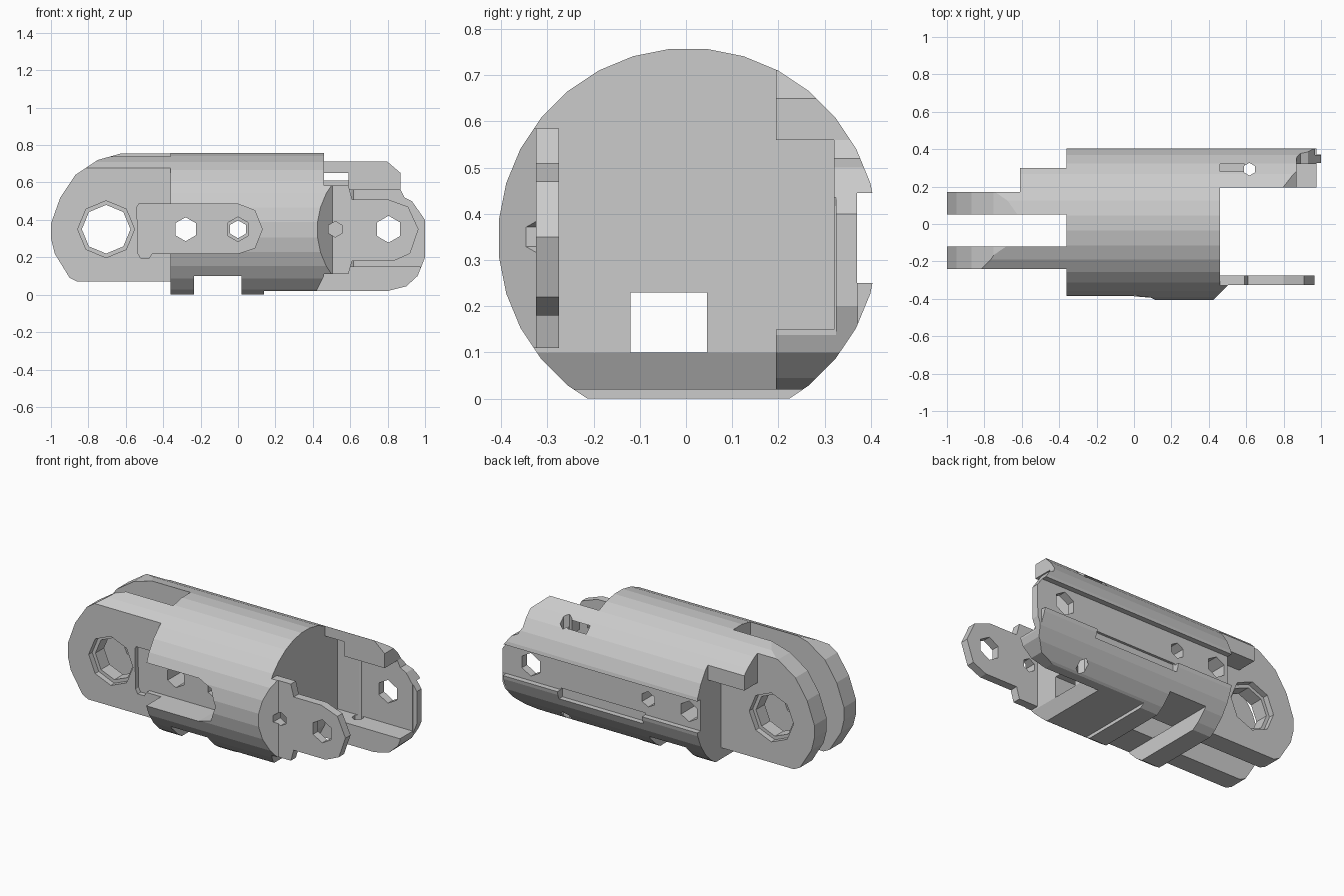
import bpy, bmesh
from math import pi, sin, cos

if "Cube" in bpy.data.objects:
    bpy.data.objects.remove(bpy.data.objects["Cube"])

PUT = {'x': lambda u, v, t: (t, u, v),
       'y': lambda u, v, t: (u, t, v),
       'z': lambda u, v, t: (u, v, t)}


def prism(name, pts, a, b, axis):
    """Closed outline extruded along one axis from a to b."""
    bm = bmesh.new()
    lo = [bm.verts.new(PUT[axis](u, v, a)) for u, v in pts]
    hi = [bm.verts.new(PUT[axis](u, v, b)) for u, v in pts]
    bm.faces.new(lo)
    bm.faces.new(hi)
    n = len(pts)
    for i in range(n):
        j = (i + 1) % n
        bm.faces.new((lo[i], lo[j], hi[j], hi[i]))
    bmesh.ops.recalc_face_normals(bm, faces=bm.faces)
    me = bpy.data.meshes.new(name)
    bm.to_mesh(me)
    bm.free()
    ob = bpy.data.objects.new(name, me)
    bpy.context.collection.objects.link(ob)
    return ob


def boolean(ob, tool, op='DIFFERENCE'):
    m = ob.modifiers.new('bool', 'BOOLEAN')
    m.object, m.operation, m.solver = tool, op, 'EXACT'
    tool.hide_render = True
    bpy.context.view_layer.objects.active = ob
    bpy.ops.object.modifier_apply(modifier=m.name)
    bpy.data.objects.remove(tool)


def cut_box(ob, x0, x1, y0, y1, z0, z1):
    rect = [(x0, z0), (x1, z0), (x1, z1), (x0, z1)]
    boolean(ob, prism('cutter', rect, y0, y1, 'y'))


def ring(u, v, r, n, turn=pi / 2):
    return [(u + r * cos(turn + 2 * pi * i / n), v + r * sin(turn + 2 * pi * i / n))
            for i in range(n)]


def cut_hole(ob, x, z, r, n, y0, y1):
    boolean(ob, prism('cutter', ring(x, z, r, n), y0, y1, 'y'))


def barrel(name):
    return prism(name, ring(0.005, 0.347, 0.412, 32, pi / 32), -1.2, 1.2, 'x')


# Main body: round bar trimmed by the side silhouette
side = [(-.62, .757), (-.75, .72), (-.87, .64), (-.95, .52), (-1, .38), (-1, .3),
        (-.98, .22), (-.9, .09), (-.86, .07), (-.36, .07), (-.36, 0), (-.235, 0),
        (-.235, .1), (.02, .1), (.02, 0), (.14, 0), (.14, .02), (.8, .02), (.9, .045),
        (.96, .1), (1, .2), (1, .4), (.93, .5), (.89, .52), (.87, .56), (.87, .65),
        (.8, .71), (.8, .9), (-.6, .9)]
body = barrel('finger_body')
boolean(body, prism('silhouette', side, -.6, .6, 'y'), 'INTERSECT')

# Left fork: two plates and a short upper shoulder
cut_box(body, -1.3, -.36, -.7, -.24, -.2, 1)
cut_box(body, -1.3, -.36, -.12, .05, -.2, 1)
cut_box(body, -1.3, -.61, .17, .7, -.2, 1)
cut_box(body, -.7, -.36, .17, .7, -.2, .54)
cut_box(body, -.7, -.36, .3, .7, .4, 1)

# Right end: clear space beside the rear plate, and hollow its inner face
cut_box(body, .46, 1.3, -.7, .195, -.2, 1)
cut_box(body, .46, 1.3, .1, .32, .15, .56)
cut_box(body, .46, .59, .1, .32, .3, .65)
cut_box(body, .975, 1.3, .1, .325, -.2, 1)
cut_box(body, .975, 1.3, .372, .7, -.2, 1)
boolean(body, prism('chamfer', [(.409, 0), (.409, -.2), (.6, -.2), (.6, .1), (.46, .1)],
                    -.6, .195, 'y'))

# Flat and shallow slot along the back, tendon channel through the middle
cut_box(body, -1.3, 1.3, .37, .7, .25, .445)
cut_box(body, .02, .6, .355, .7, .2, .26)
cut_box(body, -.5, .6, -.12, .045, .1, .23)

# Front lug: thin rounded ear on the right end
ear = [(.43, .11), (.59, .11), (.61, .18), (.83, .18), (.92, .22), (.965, .35),
       (.91, .47), (.8, .51), (.61, .51), (.59, .585), (.43, .585)]
lug = barrel('front_lug')
boolean(lug, prism('outline', ear, -.6, -.275, 'y'), 'INTERSECT')
boolean(body, lug, 'UNION')
boolean(body, prism('wedge', [(.42, -.41), (.505, -.325), (1.2, -.325), (1.2, -.7), (.42, -.7)],
                    -.2, 1, 'z'))

# Pocket in the front face
pocket = [(-.54, .47), (-.53, .485), (0, .485), (.09, .45), (.13, .35), (.09, .25),
          (0, .22), (-.46, .22), (-.475, .195), (-.52, .195), (-.535, .22)]
boolean(body, prism('pocket', pocket, -.7, -.21, 'y'))

# Pin holes across the part
cut_hole(body, -.705, .35, .13, 8, -.7, .7)
cut_hole(body, -.705, .35, .152, 8, -.7, -.205)
cut_hole(body, -.705, .35, .152, 8, .135, .7)
cut_hole(body, -.28, .35, .064, 6, -.7, .7)
cut_hole(body, 0, .35, .048, 6, -.7, .7)
cut_hole(body, 0, .35, .066, 6, -.7, -.17)
cut_hole(body, .805, .35, .072, 6, -.7, .7)
cut_hole(body, .52, .35, .042, 6, -.7, -.2)

# Small vertical hole through the rear plate ribs
boolean(body, prism('cutter', ring(.617, .293, .034, 6), -.3, 1, 'z'))
